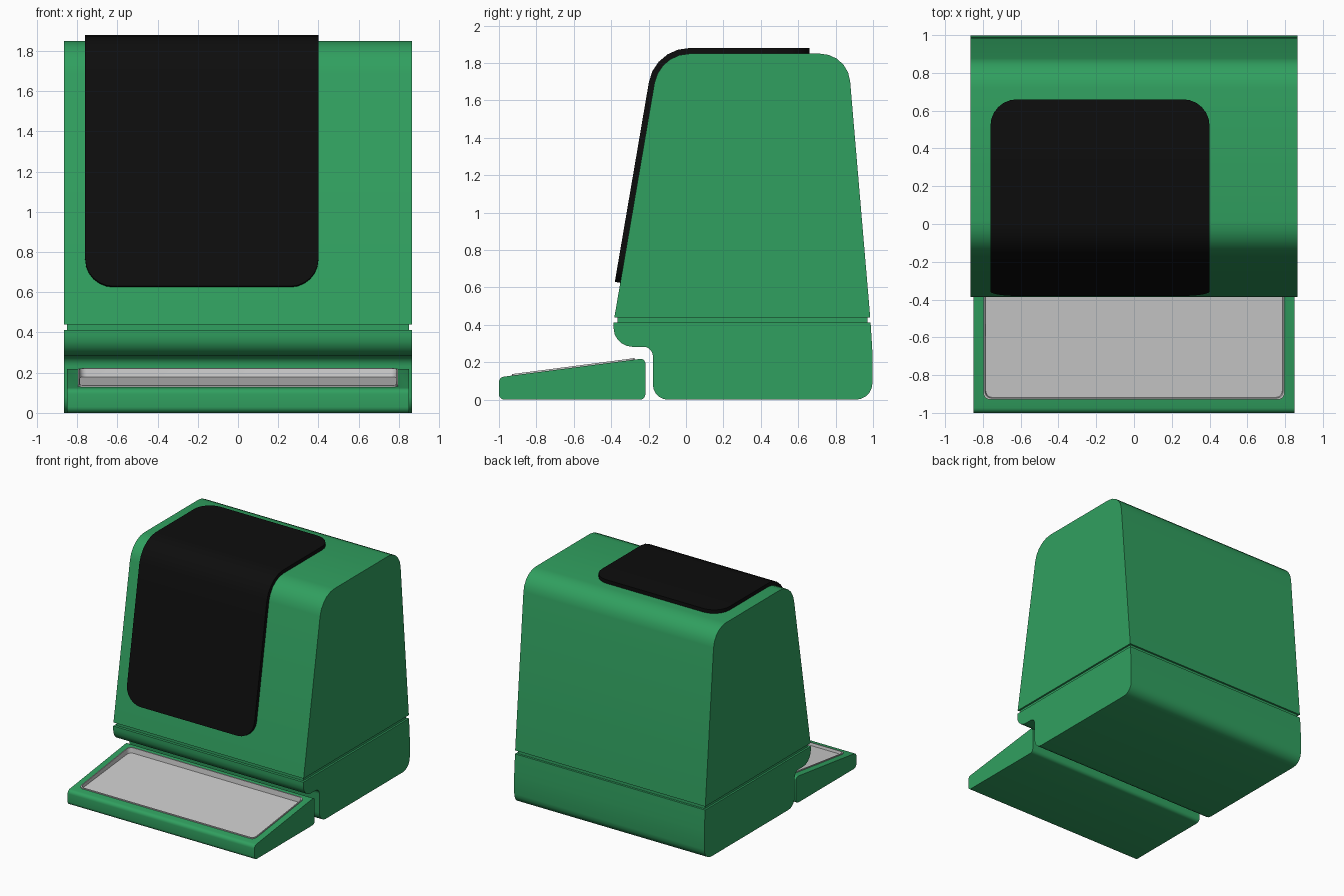
import bpy, bmesh, math
from mathutils import Vector

if "Cube" in bpy.data.objects:
    bpy.data.objects.remove(bpy.data.objects["Cube"])


def material(name, rgb):
    m = bpy.data.materials.new(name)
    m.diffuse_color = (*rgb, 1)
    m.use_nodes = True
    m.node_tree.nodes["Principled BSDF"].inputs["Base Color"].default_value = m.diffuse_color
    return m


GREEN = material("green_plastic", (0.03, 0.35, 0.115))
BLACK = material("black_glass", (0.004, 0.004, 0.004))


def fillet(pts, segs=5, closed=True):
    """Round each (u, v, radius) corner of a polyline."""
    out, n = [], len(pts)
    for i, (u, v, r) in enumerate(pts):
        p = Vector((u, v))
        if r == 0 or (not closed and i in (0, n - 1)):
            out.append(p)
            continue
        a = (Vector(pts[i - 1][:2]) - p).normalized()
        b = (Vector(pts[(i + 1) % n][:2]) - p).normalized()
        half = a.angle(b) / 2
        c = p + (a + b).normalized() * r / math.sin(half)
        t = r / math.tan(half)
        d0, d1 = p + a * t - c, p + b * t - c
        ang = d0.angle(d1)
        for k in range(segs + 1):
            f = k / segs
            out.append(c + (d0 * math.sin((1 - f) * ang) + d1 * math.sin(f * ang)) / math.sin(ang))
    return out


def make(name, verts, faces, mat=None):
    me = bpy.data.meshes.new(name)
    me.from_pydata([tuple(v) for v in verts], [], faces)
    bm = bmesh.new()
    bm.from_mesh(me)
    bmesh.ops.recalc_face_normals(bm, faces=bm.faces)
    bm.to_mesh(me)
    bm.free()
    ob = bpy.data.objects.new(name, me)
    bpy.context.collection.objects.link(ob)
    if mat:
        me.materials.append(mat)
    return ob


def loft(name, low, high, mat=None, cap=True):
    """Join two equal loops with side walls; cap the first and optionally the second."""
    n = len(low)
    faces = [list(range(n))]
    faces += [[i, (i + 1) % n, n + (i + 1) % n, n + i] for i in range(n)]
    if cap:
        faces.append(list(range(n, 2 * n)))
    return make(name, low + high, faces, mat)


def slab(name, profile, half_width, mat):
    """Extrude a side (y, z) profile across the width."""
    return loft(name, [(-half_width, *p) for p in profile], [(half_width, *p) for p in profile], mat)


def finish(ob, angle=35):
    bpy.ops.object.select_all(action='DESELECT')
    ob.select_set(True)
    bpy.context.view_layer.objects.active = ob
    for m in list(ob.modifiers):
        bpy.ops.object.modifier_apply(modifier=m.name)
    bpy.ops.object.shade_smooth_by_angle(angle=math.radians(angle))


# Upper housing, recessed seam and base
housing = slab("upper_housing", fillet([
    (-0.383, 0.44, 0), (-0.142, 1.85, 0.19), (0.865, 1.85, 0.16), (0.985, 0.44, 0)]), 0.865, GREEN)
seam = slab("seam", fillet([
    (-0.365, 0.40, 0), (-0.365, 0.45, 0), (0.97, 0.45, 0), (0.97, 0.40, 0)]), 0.85, GREEN)
base = slab("base", fillet([
    (-0.387, 0.412, 0), (0.987, 0.412, 0), (0.997, 0.25, 0), (0.997, 0, 0.09),
    (-0.177, 0, 0.08), (-0.177, 0.283, 0.05), (-0.387, 0.283, 0.1)]), 0.865, GREEN)

# Black screen band wrapping from the sloped front onto the top
path = fillet([(-0.351, 0.625, 0), (-0.142, 1.85, 0.19), (0.66, 1.85, 0)], closed=False)
dist = [0.0]
for p, q in zip(path, path[1:]):
    dist.append(dist[-1] + (q - p).length)
total, R = dist[-1], 0.14


def on_path(s):
    for i in range(len(path) - 1):
        if s <= dist[i + 1] + 1e-9:
            return path[i].lerp(path[i + 1], (s - dist[i]) / (dist[i + 1] - dist[i]))
    return path[-1]


corner = [(R * (1 - math.cos(k * math.pi / 12)), R * (1 - math.sin(k * math.pi / 12))) for k in range(7)]
rows = corner + [(d, 0) for d in dist[1:-1]] + [(total - s, w) for s, w in reversed(corner)]
verts = []
for s, w in rows:
    p = on_path(s)
    verts += [(-0.76 + w, *p), (0.40 - w, *p)]
screen = make("screen", verts, [[2 * i, 2 * i + 1, 2 * i + 3, 2 * i + 2] for i in range(len(rows) - 1)], BLACK)
if screen.data.polygons[0].normal.y > 0:
    screen.data.flip_normals()
sol = screen.modifiers.new("thickness", 'SOLIDIFY')
sol.thickness, sol.offset, sol.use_even_offset = 0.03, 1, True

# Wedge keyboard case
case = slab("keyboard_case", fillet([
    (-1.0, 0, 0.03), (-1.0, 0.12, 0.03), (-0.217, 0.222, 0.025), (-0.217, 0, 0.03)]), 0.85, GREEN)


# Sunken grey key tray, with a matching cutter for its pocket
def top_z(y):
    return 0.12 + (y + 1) * 0.102 / 0.783


def floor_z(y):
    return 0.115 + (y + 0.93) * 0.065 / 0.65


def tray_loop(inset, height):
    a, b = -0.93 + inset, -0.275 - inset
    x = 0.797 - inset
    return [(p.x, p.y, height(p.y)) for p in fillet([
        (-x, a, 0.035), (x, a, 0.035), (x, b, 0.035), (-x, b, 0.035)])]


cutter = loft("tray_cutter", tray_loop(0.001, lambda y: floor_z(y) - 0.004),
              tray_loop(0.001, lambda y: top_z(y) + 0.1))
cutter.hide_render = True
cut = case.modifiers.new("pocket", 'BOOLEAN')
cut.operation, cut.object, cut.solver = 'DIFFERENCE', cutter, 'EXACT'
finish(case)
bpy.data.objects.remove(cutter)

# Tray shell: outer wall, rim, inner wall, floor
rings = [tray_loop(0, floor_z), tray_loop(0, lambda y: top_z(y) + 0.008),
         tray_loop(0.008, lambda y: top_z(y) + 0.008), tray_loop(0.012, floor_z)]
n = len(rings[0])
faces = [[k * n + i, k * n + (i + 1) % n, (k + 1) * n + (i + 1) % n, (k + 1) * n + i]
         for k in range(3) for i in range(n)]
faces.append(list(range(3 * n, 4 * n)))
tray = make("key_tray", sum(rings, []), faces)
if tray.data.polygons[-1].normal.z < 0:
    tray.data.flip_normals()

for ob in (housing, seam, base, screen, tray):
    finish(ob)
